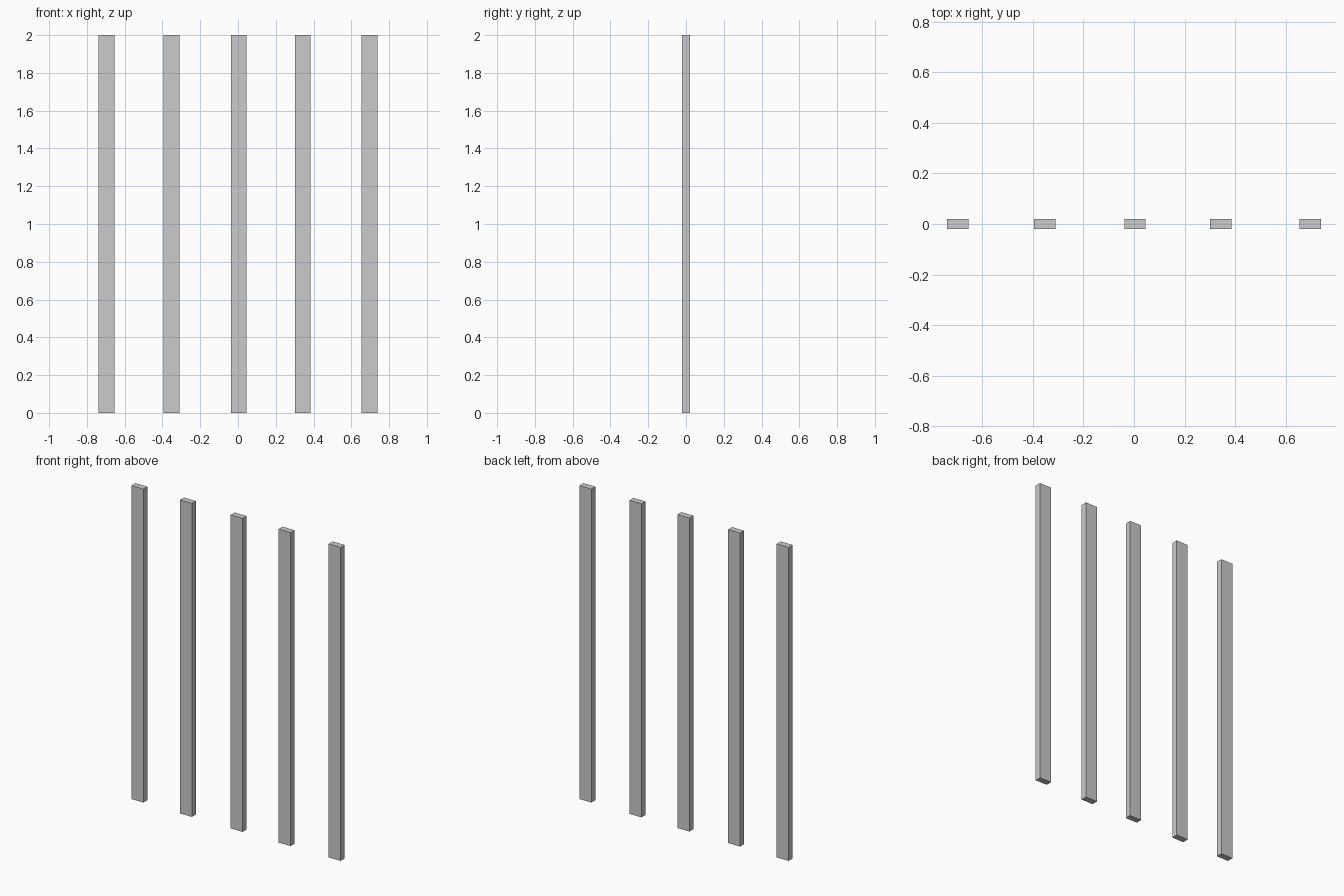
import bpy

if "Cube" in bpy.data.objects:
    bpy.data.objects.remove(bpy.data.objects["Cube"])

WIDTH, DEPTH, HEIGHT = 0.084, 0.04, 2.0


def slat(name, x):
    bpy.ops.mesh.primitive_cube_add(size=1, location=(x, 0, HEIGHT / 2))
    ob = bpy.context.object
    ob.name = name
    ob.scale = (WIDTH, DEPTH, HEIGHT)
    bpy.ops.object.transform_apply(location=False, rotation=False, scale=True)


# Row of five upright slats, slightly unevenly spaced
for i, x in enumerate((-0.696, -0.353, 0.004, 0.343, 0.696)):
    slat(f"upright_slat_{i + 1}", x)
